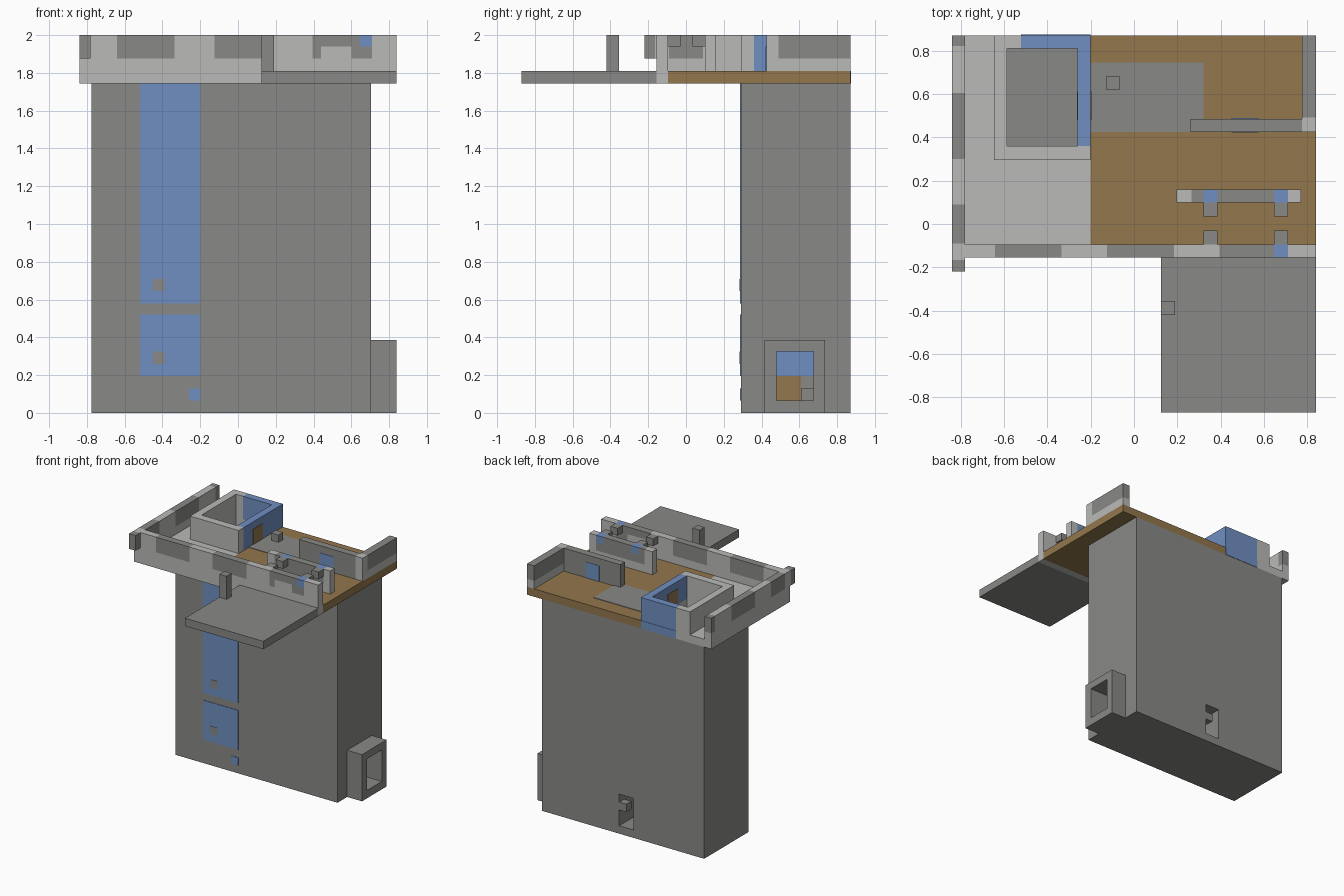
import bpy

old = bpy.data.objects.get("Cube")
if old:
    bpy.data.objects.remove(old, do_unlink=True)


def material(name, rgb):
    m = bpy.data.materials.new(name)
    m.use_nodes = True
    m.diffuse_color = (*rgb, 1)
    m.node_tree.nodes["Principled BSDF"].inputs["Base Color"].default_value = (*rgb, 1)
    return m


STONE = material("dark stone", (0.25, 0.25, 0.24))
PALE = material("pale stone", (0.49, 0.49, 0.48))
WOOD = material("brown wood", (0.29, 0.184, 0.074))
BLUE = material("blue glaze", (0.162, 0.275, 0.54))

BASE, DECK, BAND, RIM, TOP = 1.745, 1.81, 1.875, 1.94, 2.0


def block(name, mat, x, y, z):
    """Axis-aligned box given by (low, high) ranges."""
    bpy.ops.mesh.primitive_cube_add(size=1)
    ob = bpy.context.object
    ob.name = name
    for v in ob.data.vertices:
        v.co = [r[0] if c < 0 else r[1] for c, r in zip(v.co, (x, y, z))]
    ob.data.materials.append(mat)
    return ob


def cut(target, x, y, z):
    """Cut a box-shaped hole."""
    cutter = block("cutter", target.data.materials[0], x, y, z)
    cutter.hide_render = True
    mod = target.modifiers.new("hole", 'BOOLEAN')
    mod.operation, mod.solver, mod.object = 'DIFFERENCE', 'EXACT', cutter
    bpy.context.view_layer.objects.active = target
    bpy.ops.object.modifier_apply(modifier=mod.name)
    bpy.data.objects.remove(cutter, do_unlink=True)


def row(name, axis, stops, across, z, mats):
    """Row of coloured blocks between successive stops along x or y."""
    for a, b, m in zip(stops, stops[1:], mats):
        x, y = ((a, b), across) if axis == 'x' else (across, (a, b))
        block(name, m, x, y, z)


# Tower with shaft, side tunnel and rear opening
SHAFT = (-0.585, -0.26), (0.36, 0.81)
TUNNEL = (0.48, 0.675), (0.065, 0.325)
tower = block("tower", STONE, (-0.775, 0.705), (0.29, 0.87), (0, BASE))
cut(tower, *SHAFT, (0.5, 1.9))
cut(tower, (-0.2, 0.8), *TUNNEL)
cut(tower, (-0.13, 0), (0.6, 0.95), TUNNEL[1])
spout = block("side_spout", STONE, (0.705, 0.84), (0.415, 0.735), (0, 0.385))
cut(spout, (0.6, 0.95), *TUNNEL)
block("rear_peg", STONE, (-0.065, 0), (0.805, 0.87), (0.195, 0.26))
block("tunnel_step", STONE, (-0.2, -0.135), (0.61, 0.675), (0.065, 0.13))
block("tunnel_end_blue", BLUE, (-0.2, -0.195), TUNNEL[0], (0.195, 0.325))
block("tunnel_end_wood", WOOD, (-0.2, -0.195), (0.48, 0.61), (0.065, 0.195))

# Painted panels on the tower front
FACE = (0.286, 0.29)
for low, high in ((0.195, 0.52), (0.58, BASE)):
    block("front_panel", BLUE, (-0.52, -0.2), FACE, (low, high))
    dot = low + 0.065
    block("panel_dot", STONE, (-0.45, -0.39), (0.283, 0.286), (dot, dot + 0.065))
block("front_dot", BLUE, (-0.26, -0.2), FACE, (0.065, 0.13))

# Deck
pale_deck = block("pale_deck", PALE, (-0.78, -0.2), (-0.095, 0.87), (BASE, DECK))
cut(pale_deck, *SHAFT, (1.6, 1.9))
block("wood_deck", WOOD, (-0.2, 0.84), (-0.095, 0.87), (BASE, DECK))
block("deck_patch", STONE, (-0.2, 0.32), (0.425, 0.745), (DECK, DECK + 0.004))
block("deck_peg", STONE, (-0.13, -0.065), (0.62, 0.68), (DECK, BAND))
block("front_platform", STONE, (0.125, 0.84), (-0.87, -0.155), (BASE, DECK))
block("platform_post", STONE, (0.125, 0.19), (-0.42, -0.355), (DECK, TOP))

# Chimney box around the shaft
UP = (DECK, TOP)
block("chimney_front", PALE, (-0.645, -0.2), (0.295, 0.36), UP)
block("chimney_left", PALE, (-0.645, -0.585), (0.36, 0.87), UP)
block("chimney_right", BLUE, (-0.26, -0.2), (0.36, 0.87), UP)
row("chimney_back", 'x', (-0.585, -0.52, -0.26), (0.81, 0.87), UP, (PALE, BLUE))
block("chimney_back_glaze", BLUE, (-0.52, -0.2), (0.87, 0.873), (BASE, DECK))
block("chimney_patch", WOOD, (-0.263, -0.197), (0.48, 0.61), (DECK, RIM))

# Front parapet
FRONT = (-0.155, -0.095)
block("front_wall_base", PALE, (-0.78, 0.84), FRONT, (BASE, BAND))
row("front_wall_top", 'x', (-0.78, -0.64, -0.335, -0.125, 0.185, 0.395), FRONT,
    (BAND, TOP), (PALE, STONE, PALE, STONE, PALE))
row("front_wall_middle", 'x', (0.395, 0.44, 0.6, 0.71, 0.84), FRONT,
    (BAND, RIM), (STONE, PALE, STONE, PALE))
row("front_wall_rim", 'x', (0.395, 0.645, 0.71, 0.84), FRONT,
    (RIM, TOP), (STONE, BLUE, PALE))

# Side parapet with end stubs
SIDE = (-0.84, -0.78)
block("side_wall_base", PALE, SIDE, (-0.155, 0.87), (BASE, BAND))
row("side_wall_top", 'y', (-0.22, -0.165, -0.09, 0.09, 0.3, 0.605, 0.82, 0.87), SIDE,
    (BAND, TOP), (STONE, PALE) * 3 + (STONE,))

# Inner wall and pegs facing each other
INNER = (0.1, 0.16)
block("inner_wall_base", PALE, (0.195, 0.77), INNER, (DECK, BAND))
row("inner_wall_middle", 'x', (0.195, 0.265, 0.71, 0.77), INNER,
    (BAND, RIM), (PALE, STONE, PALE))
row("inner_wall_rim", 'x', (0.195, 0.265, 0.32, 0.385, 0.645, 0.71, 0.77), INNER,
    (RIM, TOP), (PALE, STONE, BLUE, STONE, BLUE, PALE))
for x in (0.32, 0.645):
    for y in (-0.095, 0.035):
        block("wall_peg", STONE, (x, x + 0.065), (y, y + 0.065), (RIM, TOP))

# Rear corner walls
REAR = (0.425, 0.485)
block("rear_wall", STONE, (0.26, 0.775), REAR, UP)
block("rear_wall_patch", BLUE, (0.45, 0.575), (0.422, 0.488), (DECK, RIM))
EDGE = (0.775, 0.84)
block("edge_wall_base", PALE, EDGE, (0.425, 0.87), (DECK, BAND))
row("edge_wall_top", 'y', (0.425, 0.49, 0.87), EDGE, (BAND, TOP), (PALE, STONE))
